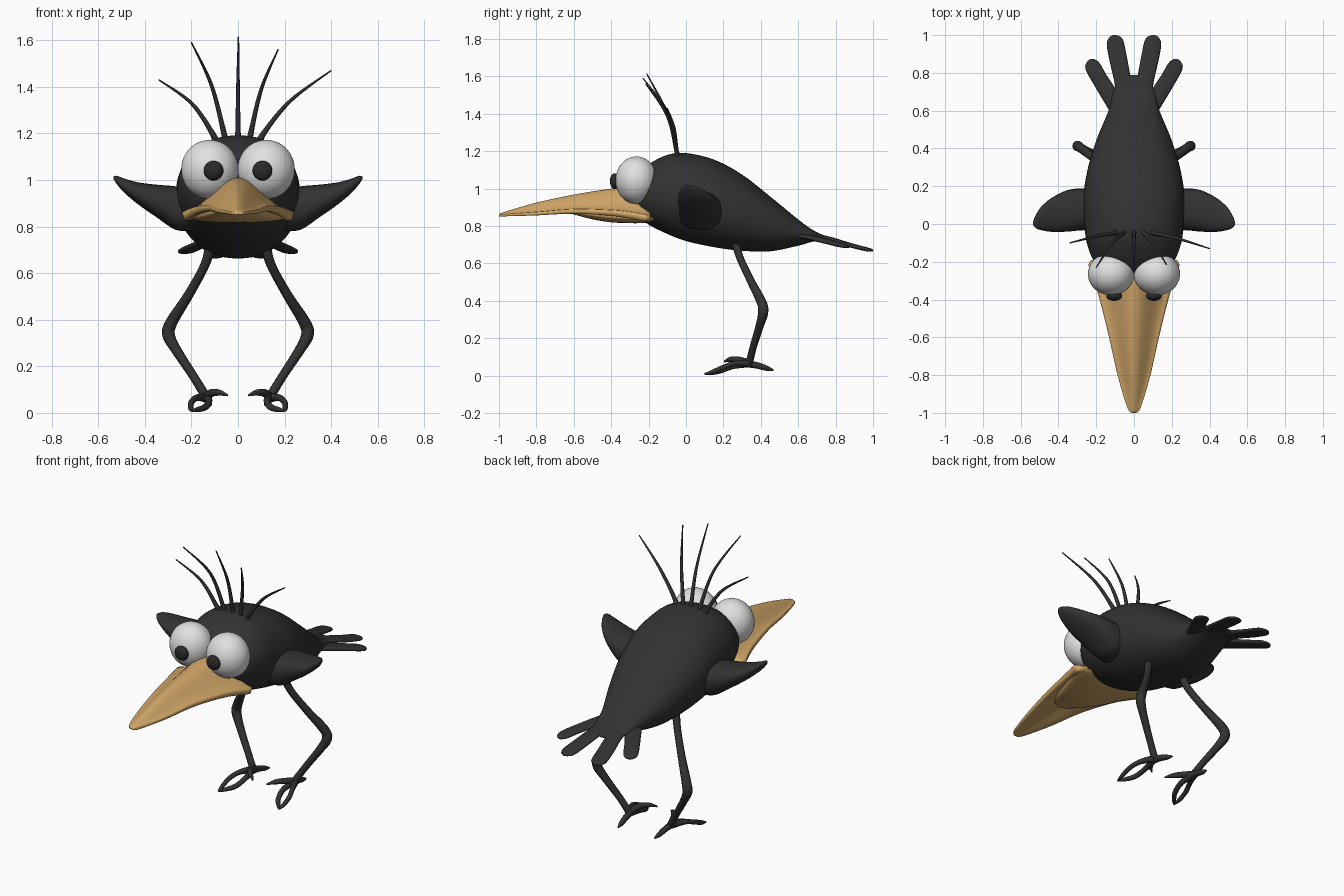
import bpy, bmesh, math
from mathutils import Vector

X, Y, Z = Vector((1, 0, 0)), Vector((0, 1, 0)), Vector((0, 0, 1))


def material(name, r, g, b):
    m = bpy.data.materials.new(name)
    m.diffuse_color = (r, g, b, 1)
    return m


BLACK = material("charcoal", 0.032, 0.032, 0.032)
WHITE = material("eye white", 0.75, 0.75, 0.75)
PUPIL = material("pupil black", 0.022, 0.022, 0.022)
ORANGE = material("beak tan", 0.64, 0.385, 0.14)


def spline(keys, n):
    """Catmull-Rom samples through tuples of any length."""
    k = [keys[0]] + list(keys) + [keys[-1]]
    out = []
    for i in range(1, len(k) - 2):
        for j in range(n):
            t = j / n
            out.append([0.5 * (2 * b + (c - a) * t + (2 * a - 5 * b + 4 * c - d) * t * t
                               + (3 * b - a - 3 * c + d) * t ** 3)
                        for a, b, c, d in zip(*k[i - 1:i + 3])])
    return out + [list(keys[-1])]


def skin(name, rings, mat):
    """Closed smooth skin over a list of rings with equal point counts."""
    bm = bmesh.new()
    vs = [[bm.verts.new(p) for p in r] for r in rings]
    m = len(vs[0])
    for a, b in zip(vs, vs[1:]):
        for i in range(m):
            bm.faces.new((a[i], a[(i + 1) % m], b[(i + 1) % m], b[i]))
    bm.faces.new(vs[0])
    bm.faces.new(vs[-1])
    bmesh.ops.recalc_face_normals(bm, faces=bm.faces)
    me = bpy.data.meshes.new(name)
    bm.to_mesh(me)
    bm.free()
    me.materials.append(mat)
    for p in me.polygons:
        p.use_smooth = True
    ob = bpy.data.objects.new(name, me)
    bpy.context.collection.objects.link(ob)
    return ob


def loft(name, keys, mat, axes=None, ref=X, n=6, sides=12, power=2.0, flip=1):
    """Keys are x, y, z, half width, half height; axes fix the section plane."""
    pts = spline(keys, n)
    rings = []
    for i, (x, y, z, a, b) in enumerate(pts):
        if axes:
            u, v = axes
        else:
            t = Vector(pts[min(i + 1, len(pts) - 1)][:3]) - Vector(pts[max(i - 1, 0)][:3])
            u = t.cross(ref).normalized()
            v = t.cross(u).normalized()
        a, b = max(a, 0.001), max(b, 0.001)
        ring = []
        for j in range(sides):
            c, s = math.cos(2 * math.pi * j / sides), math.sin(2 * math.pi * j / sides)
            c = math.copysign(abs(c) ** (2 / power), c)
            s = math.copysign(abs(s) ** (2 / power), s)
            p = Vector((x, y, z)) + u * a * c + v * b * s
            ring.append((p.x * flip, p.y, p.z))
        rings.append(ring)
    return skin(name, rings, mat)


def ball(name, loc, scale, mat):
    bpy.ops.mesh.primitive_uv_sphere_add(segments=40, ring_count=24, location=loc)
    ob = bpy.context.object
    ob.name = name
    ob.scale = scale
    ob.data.materials.append(mat)
    bpy.ops.object.shade_smooth()


# Body: y, top, bottom, half width
body = [(-.285, 1.0, .92, .04), (-.26, 1.07, .86, .14), (-.2, 1.13, .808, .21),
        (-.1, 1.18, .758, .25), (0, 1.19, .72, .262), (.15, 1.155, .687, .267),
        (.3, 1.075, .668, .243), (.45, .958, .665, .197), (.6, .835, .695, .135),
        (.68, .778, .717, .115), (.74, .75, .722, .09), (.79, .735, .722, .03)]
loft("body", [(0, y, (t + b) / 2, w, (t - b) / 2) for y, t, b, w in body], BLACK,
     axes=(X, Z), sides=48, power=2.15)

# Upper beak: y, half width, ridge height, lower edge, lip thickness
beak = [(-1, .01, .862, .85, .008), (-.97, .036, .876, .852, .012), (-.8, .087, .925, .857, .018),
        (-.6, .132, .968, .866, .024), (-.4, .182, 1.0, .855, .03), (-.3, .212, 1.01, .84, .035),
        (-.22, .24, 1.0, .826, .035), (-.19, .225, .96, .83, .025)]
rings = []
for y, w, top, low, lip in spline(beak, 6):
    us = [i / 12 for i in range(-12, 13)]
    bump = [(u, 0.5 + 0.5 * math.cos(math.pi * u)) for u in us]
    edge = low + lip
    upper = [(u * w, y, edge + (top - edge) * h) for u, h in bump]
    lower = [(u * w * .96, y, low + (top - edge) * .3 * h) for u, h in reversed(bump)]
    rings.append(upper + lower)
skin("upper_beak", rings, ORANGE)

# Lower beak: y, top, bottom, half width
jaw = [(-.63, .882, .868, .02), (-.6, .885, .862, .06), (-.5, .89, .836, .112),
       (-.4, .885, .82, .152), (-.28, .87, .815, .195), (-.21, .86, .818, .205),
       (-.17, .85, .825, .18)]
loft("lower_beak", [(0, y, (t + b) / 2, w, (t - b) / 2) for y, t, b, w in jaw], ORANGE,
     axes=(X, Z), sides=28, power=2.2)

for s, side in ((1, "left"), (-1, "right")):
    # Eyes
    ball(side + "_eye", (.121 * s, -.265, 1.045), (.123, .112, .127), WHITE)
    ball(side + "_pupil", (.105 * s, -.381, 1.04), (.042, .026, .042), PUPIL)

    # Wing
    loft(side + "_wing", [(.2, .075, .87, .115, .09), (.27, .078, .88, .111, .093),
                          (.35, .07, .91, .11, .07), (.43, .05, .943, .092, .047),
                          (.49, .03, .977, .063, .03), (.52, .013, 1.0, .035, .018),
                          (.535, .005, 1.01, .008, .005)],
         BLACK, axes=(Y, Z), sides=24, power=2.4, flip=s)

    # Tail feathers
    loft(side + "_inner_feather", [(.04, .64, .755, .05, .014), (.06, .76, .731, .045, .014),
                                   (.085, .88, .697, .047, .012), (.1, .96, .677, .045, .011),
                                   (.106, .988, .671, .03, .008), (.108, 1.0, .668, .006, .004)],
         BLACK, ref=Z, sides=16, power=2.5, flip=s)
    loft(side + "_outer_feather", [(.06, .58, .755, .05, .016), (.12, .67, .738, .045, .014),
                                   (.18, .765, .715, .042, .013), (.217, .83, .698, .041, .012),
                                   (.232, .858, .69, .028, .008), (.238, .868, .687, .006, .004)],
         BLACK, ref=Z, sides=16, power=2.5, flip=s)

    # Leg
    loft(side + "_leg", [(.115, .26, .74, .024, .024), (.14, .285, .64, .02, .02),
                         (.21, .345, .51, .021, .021), (.285, .405, .39, .026, .026),
                         (.298, .412, .335, .027, .027), (.265, .395, .27, .022, .022),
                         (.19, .36, .155, .019, .019), (.135, .338, .065, .02, .02)],
         BLACK, flip=s)

    # Toes: inner, back, and two bowed front toes meeting at their tips
    toes = {"inner": [(.14, .35, .065, .02), (.115, .28, .085, .017), (.08, .235, .087, .013),
                      (.045, .205, .075, .004)],
            "back": [(.135, .32, .065, .02), (.13, .38, .055, .017), (.125, .43, .04, .014),
                     (.12, .468, .03, .004)],
            "front_a": [(.135, .34, .065, .02), (.125, .25, .05, .015), (.14, .18, .025, .014),
                        (.175, .13, .014, .011), (.2, .1, .009, .004)],
            "front_b": [(.14, .34, .065, .02), (.178, .26, .065, .014), (.2, .2, .045, .013),
                        (.203, .14, .02, .011), (.2, .1, .009, .004)]}
    for part, keys in toes.items():
        loft(f"{side}_{part}_toe", [(x, y, z, r, r) for x, y, z, r in keys], BLACK,
             ref=Z, flip=s)

# Head plumes: base x, then middle and tip points
plumes = [(-.11, (-.2, -.065, 1.33), (-.34, -.1, 1.43)),
          (-.06, (-.115, -.1, 1.41), (-.2, -.23, 1.59)),
          (0, (.0, -.1, 1.4), (.002, -.21, 1.615)),
          (.055, (.1, -.1, 1.39), (.172, -.215, 1.56)),
          (.11, (.225, -.075, 1.34), (.4, -.13, 1.47))]
for i, (bx, m, t) in enumerate(plumes):
    loft(f"head_plume_{i + 1}", [(bx * .85, -.04, 1.15, .02, .02), (bx, -.05, 1.2, .012, .012),
                                 (*m, .008, .008), (*t, .003, .003)], BLACK, ref=Y, n=8, sides=8)
